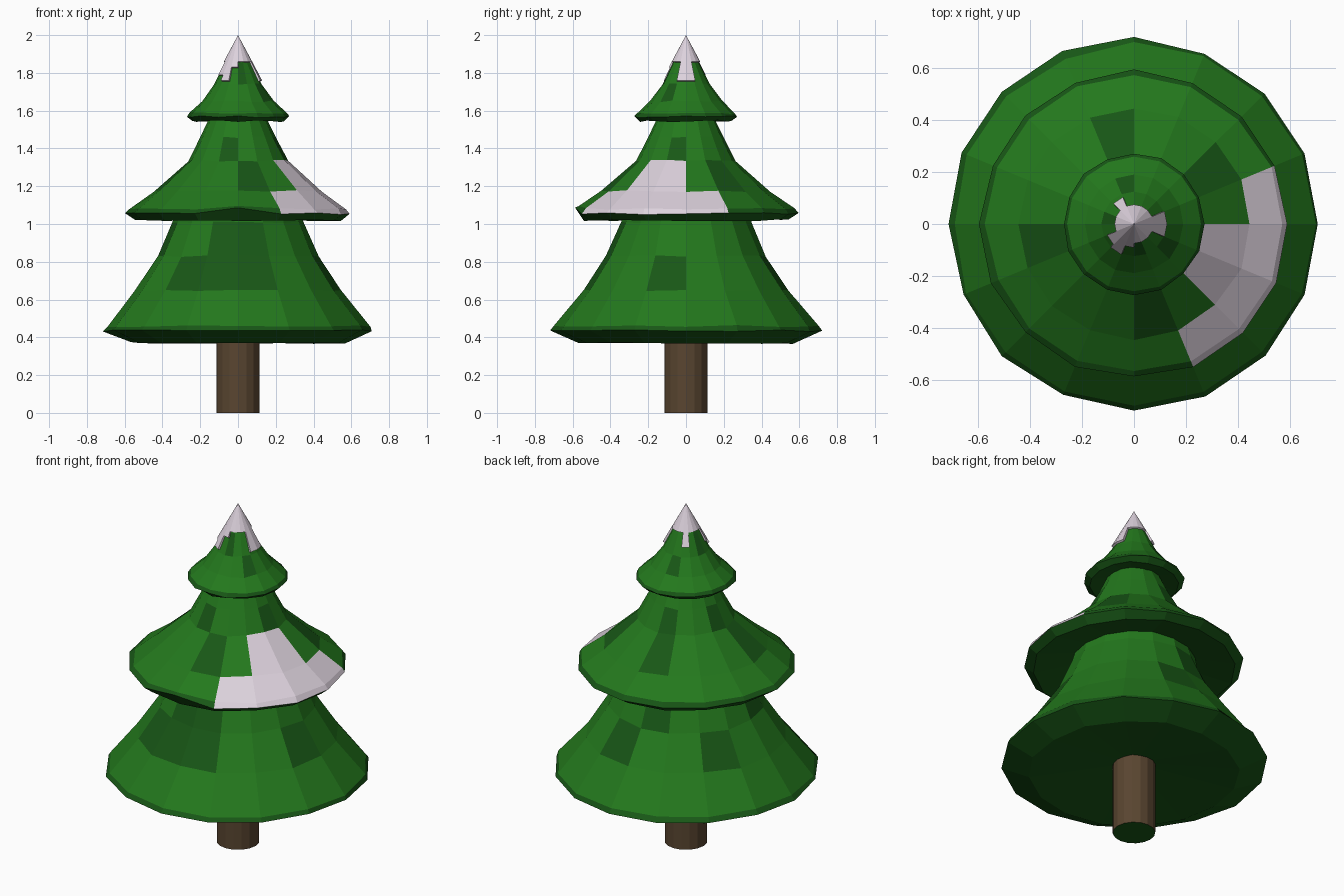
import bpy, bmesh, math, random

if "Cube" in bpy.data.objects:
    bpy.data.objects.remove(bpy.data.objects["Cube"])

random.seed(4)
N = 16  # sides of every ring


def material(name, r, g, b):
    m = bpy.data.materials.new(name)
    m.diffuse_color = (r, g, b, 1)
    m.use_nodes = True
    m.node_tree.nodes["Principled BSDF"].inputs["Base Color"].default_value = m.diffuse_color
    return m


GREEN = material("needles", 0.017, 0.19, 0.012)
DARK = material("needles_dark", 0.009, 0.095, 0.008)
SNOW = material("snow", 0.72, 0.64, 0.72)
BARK = material("bark", 0.10, 0.06, 0.03)


def point(r, z, i):
    a = 2 * math.pi * i / N
    return (r * math.cos(a), r * math.sin(a), z)


def finish(name, bm, mats):
    me = bpy.data.meshes.new(name)
    bm.to_mesh(me)
    bm.free()
    for m in mats:
        me.materials.append(m)
    ob = bpy.data.objects.new(name, me)
    bpy.context.collection.objects.link(ob)
    return ob


def lathe(name, profile, mats, pick, jitter=0.0):
    """Spin a bottom-to-top profile; pick(row, sector) gives the material slot."""
    bm = bmesh.new()
    rings = []
    for r, z in profile:
        if r == 0:
            rings.append([bm.verts.new((0, 0, z))] * N)
            continue
        rings.append([bm.verts.new(point(r * (1 + random.uniform(-jitter, jitter)),
                                         z + random.uniform(-jitter, jitter) / 2, i))
                      for i in range(N)])
    for row, (lo, hi) in enumerate(zip(rings, rings[1:])):
        for i in range(N):
            j = (i + 1) % N
            quad = list(dict.fromkeys((lo[i], lo[j], hi[j], hi[i])))
            bm.faces.new(quad).material_index = pick(row, i)
    return finish(name, bm, mats)


# Trunk, with the dark cap seen from below
lathe("trunk", [(0, 0), (0.115, 0), (0.115, 0.44)], [BARK, DARK],
      lambda row, i: 1 if row == 0 else 0)

# Each tier: hollow underside, bevelled rim, then a flared skirt up to its neck
lower = [(0.10, 0.42), (0.57, 0.37), (0.715, 0.435), (0.695, 0.46),
         (0.545, 0.65), (0.425, 0.83), (0.345, 1.01), (0.33, 1.07)]
middle = [(0.30, 1.07), (0.545, 1.02), (0.592, 1.055), (0.57, 1.08),
          (0.445, 1.175), (0.265, 1.335), (0.20, 1.46), (0.145, 1.575)]
upper = [(0.12, 1.57), (0.24, 1.545), (0.272, 1.568), (0.26, 1.587),
         (0.19, 1.65), (0.125, 1.74), (0.07, 1.85), (0, 1.98)]

# Darker or snowy panels, by row and sector
patches = {
    "lower_branches": {4: {10: 1, 11: 1, 12: 1, 15: 1, 3: 1, 6: 1},
                       5: {11: 1, 12: 1, 4: 1, 8: 1}},
    "middle_branches": {2: {13: 2, 14: 2, 15: 2, 0: 2},
                        3: {13: 2, 14: 2, 15: 2, 0: 2},
                        4: {14: 2, 15: 2, 1: 1, 8: 1, 12: 1, 4: 1},
                        5: {11: 1, 4: 1, 7: 1, 15: 1}},
    "top_branches": {4: {4: 1, 14: 1}, 5: {12: 1, 7: 1}},
}
for name, profile in (("lower_branches", lower), ("middle_branches", middle),
                      ("top_branches", upper)):
    rows = patches[name]

    def pick(row, i):
        return rows.get(row, {}).get(i, 1 if row < 3 else 0)

    tier = lathe(name, profile, [GREEN, DARK, SNOW], pick, 0.01)
    if name == "middle_branches":  # lifted front of the rim
        tier.data.vertices[2 * N + 12].co.z += 0.03
        tier.data.vertices[3 * N + 12].co.z += 0.02

# Snow cap with dripping tongues, following the slope of the tip
drips = {9: 1.79, 10: 1.76, 11: 1.83, 15: 1.76, 0: 1.76, 5: 1.79}
bm = bmesh.new()
tip = bm.verts.new((0, 0, 2))
ring = [bm.verts.new(point(0.075, 1.86, i)) for i in range(N)]
for i in range(N):
    j = (i + 1) % N
    bm.faces.new((ring[i], ring[j], tip))
    if i in drips:
        z = drips[i]
        r = 0.52 * (2 - z) + 0.003
        bm.faces.new((bm.verts.new(point(r, z, i)), bm.verts.new(point(r, z, i + 1)),
                      ring[j], ring[i]))
bmesh.ops.remove_doubles(bm, verts=bm.verts, dist=0.0005)
cap = finish("snow_cap", bm, [SNOW])
thick = cap.modifiers.new("thickness", "SOLIDIFY")
thick.thickness = 0.014
thick.offset = -1
